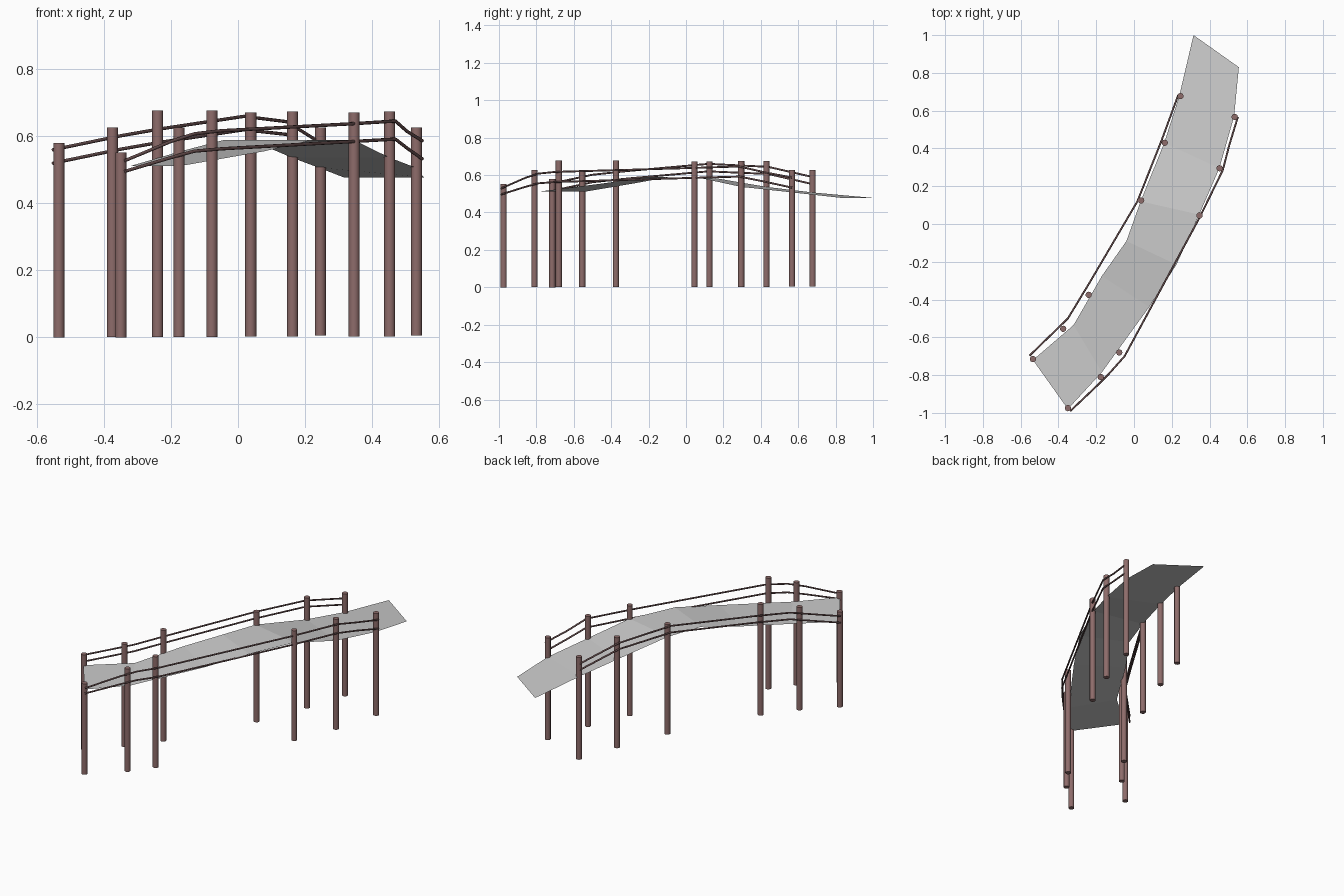
import bpy, bmesh
from mathutils import Vector


def material(name, col):
    m = bpy.data.materials.new(name)
    m.diffuse_color = (*col, 1)
    return m


wood = material("brown_wood", (0.27, 0.15, 0.145))
rail_wood = material("dark_wood", (0.16, 0.09, 0.09))


# Deck: thin curved sheet, one row per cross-section (left x,y, right x,y, height)
rows = [
    (-0.535, -0.72, -0.35, -0.98, 0.512),
    (-0.32, -0.535, -0.17, -0.785, 0.512),
    (-0.17, -0.275, 0.08, -0.44, 0.556),
    (-0.04, -0.09, 0.225, -0.215, 0.59),
    (0.035, 0.12, 0.345, 0.05, 0.59),
    (0.16, 0.43, 0.452, 0.295, 0.537),
    (0.24, 0.68, 0.53, 0.57, 0.507),
    (0.315, 1.0, 0.555, 0.83, 0.478),
]
bm = bmesh.new()
pairs = [(bm.verts.new((a, b, z)), bm.verts.new((c, d, z))) for a, b, c, d, z in rows]
for (l0, r0), (l1, r1) in zip(pairs, pairs[1:]):
    bm.faces.new((l0, r0, r1, l1))
mesh = bpy.data.meshes.new("deck")
bm.to_mesh(mesh)
bm.free()
bpy.context.collection.objects.link(bpy.data.objects.new("deck", mesh))


# Posts: both sides (x, y, top height)
posts = {
    "left": [(-0.535, -0.715, 0.58), (-0.375, -0.555, 0.626), (-0.24, -0.375, 0.677),
             (0.038, 0.125, 0.672), (0.163, 0.43, 0.675), (0.246, 0.677, 0.627)],
    "right": [(-0.35, -0.975, 0.552), (-0.176, -0.81, 0.626), (-0.078, -0.68, 0.677),
              (0.347, 0.045, 0.672), (0.453, 0.295, 0.675), (0.533, 0.567, 0.627)],
}
for side, items in posts.items():
    for i, (x, y, top) in enumerate(items):
        base = 0.005 if i == 5 else 0.001 * i * 0.7
        bpy.ops.mesh.primitive_cylinder_add(vertices=16, radius=0.0165, depth=top - base,
                                            location=(x, y, (top + base) / 2))
        ob = bpy.context.object
        ob.name = f"{side}_post_{i + 1}"
        ob.data.materials.append(wood)
        bpy.ops.object.shade_smooth_by_angle()


# Handrails: path points (x, y, upper height, lower height)
rails = {
    "left": [(-0.553, -0.697, 0.56, 0.52), (-0.35, -0.50, 0.602, 0.562),
             (-0.235, -0.31, 0.622, 0.582), (0.018, 0.12, 0.66, 0.62),
             (0.145, 0.44, 0.644, 0.606), (0.235, 0.685, 0.588, 0.55)],
    "right": [(-0.337, -0.99, 0.528, 0.496), (-0.2, -0.86, 0.585, 0.537),
              (-0.13, -0.79, 0.608, 0.556), (-0.05, -0.70, 0.617, 0.563),
              (0.345, 0.03, 0.638, 0.585), (0.47, 0.285, 0.646, 0.592),
              (0.505, 0.42, 0.615, 0.565), (0.55, 0.567, 0.587, 0.533)],
}
for side, pts in rails.items():
    for level, k in (("upper", 2), ("lower", 3)):
        cu = bpy.data.curves.new(f"{side}_{level}_rail", 'CURVE')
        cu.dimensions = '3D'
        cu.bevel_depth = 0.005
        cu.bevel_resolution = 2
        cu.use_fill_caps = True
        sp = cu.splines.new('POLY')
        sp.points.add(len(pts) - 1)
        for p, q in zip(sp.points, pts):
            p.co = (q[0], q[1], q[k], 1)
        cu.materials.append(rail_wood)
        bpy.context.collection.objects.link(bpy.data.objects.new(cu.name, cu))
